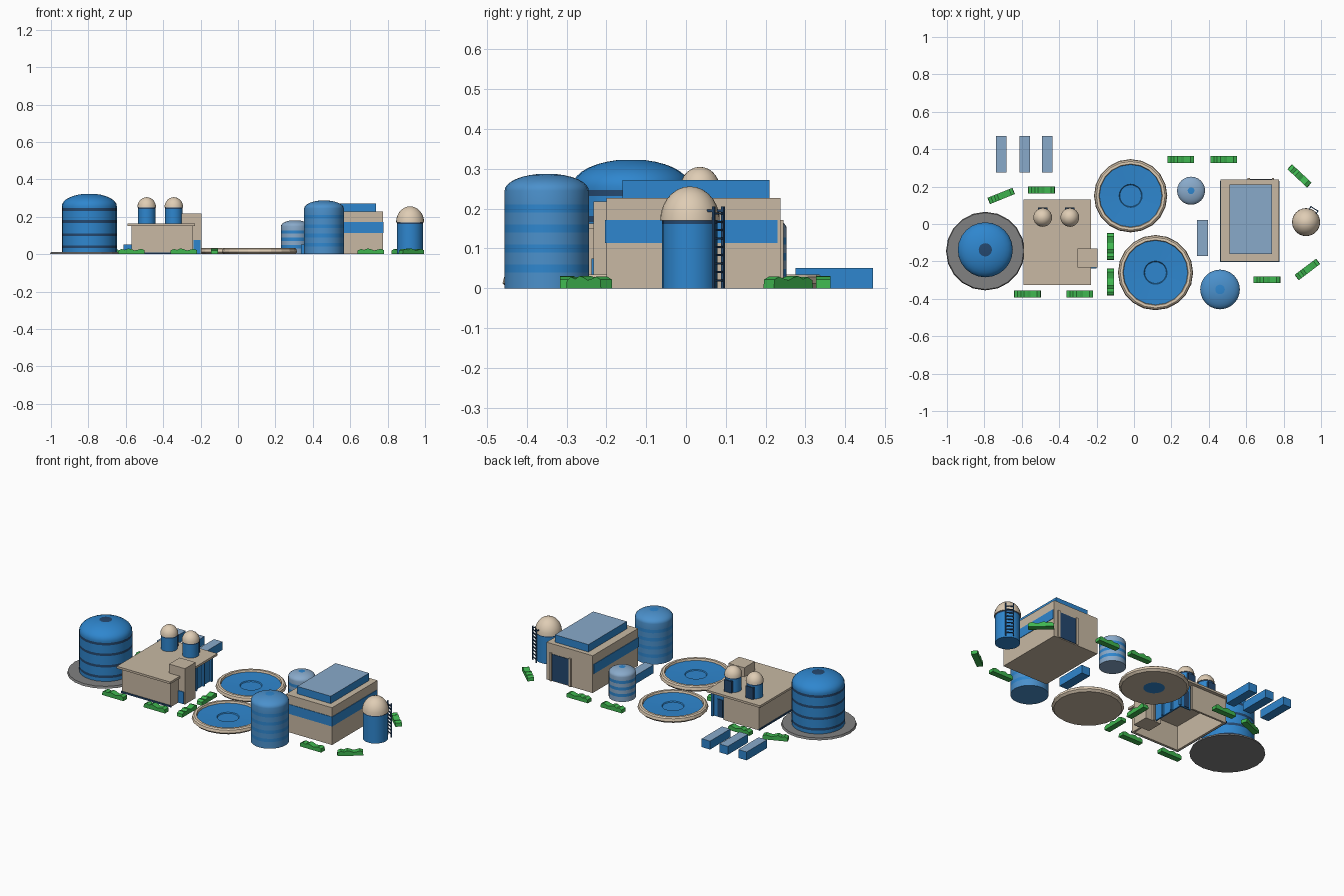
import bpy, bmesh, math
from mathutils import Matrix, Vector

cube = bpy.data.objects.get("Cube")
if cube:
    bpy.data.objects.remove(cube, do_unlink=True)


def material(name, color):
    m = bpy.data.materials.new(name)
    m.use_nodes = True
    m.diffuse_color = (*color, 1)
    m.node_tree.nodes["Principled BSDF"].inputs["Base Color"].default_value = (*color, 1)
    return m


BLUE = material("bright blue", (0.028, 0.24, 0.62))
MID = material("medium blue", (0.07, 0.28, 0.6))
PALE = material("pale blue", (0.25, 0.4, 0.59))
DARK = material("dark blue", (0.018, 0.065, 0.16))
BEIGE = material("beige", (0.58, 0.485, 0.37))
CREAM = material("cream", (0.74, 0.61, 0.46))
GREY = material("grey", (0.22, 0.22, 0.22))
GREEN = material("hedge green", (0.05, 0.47, 0.08))


def finish(name, bm, mats, loc=(0, 0, 0), turn=0, smooth=False):
    bmesh.ops.recalc_face_normals(bm, faces=bm.faces)
    me = bpy.data.meshes.new(name)
    bm.to_mesh(me)
    bm.free()
    for m in mats:
        me.materials.append(m)
    ob = bpy.data.objects.new(name, me)
    bpy.context.collection.objects.link(ob)
    ob.location = loc
    ob.rotation_euler.z = math.radians(turn)
    if smooth:
        bpy.ops.object.select_all(action="DESELECT")
        ob.select_set(True)
        bpy.context.view_layer.objects.active = ob
        bpy.ops.object.shade_smooth_by_angle(angle=math.radians(35))
    return ob


def box(name, x, y, z, mat, top=None):
    """Box from (min, max) ranges, with an optional colour on its top."""
    bm = bmesh.new()
    size = [b - a for a, b in (x, y, z)]
    mid = [(a + b) / 2 for a, b in (x, y, z)]
    bmesh.ops.create_cube(bm, size=1, matrix=Matrix.Diagonal((*size, 1)))
    bm.normal_update()
    if top:
        for f in bm.faces:
            f.material_index = int(f.normal.z > 0.9)
    return finish(name, bm, [mat, top] if top else [mat], mid)


def lathe(name, profile, mats, loc, sides=24, smooth=True):
    """Turned solid; each profile point is radius, height, colour of the ring above it."""
    bm = bmesh.new()
    rings = []
    for r, z, _ in profile:
        if r == 0:
            rings.append([bm.verts.new((0, 0, z))] * sides)
        else:
            angles = [math.tau * i / sides for i in range(sides)]
            rings.append([bm.verts.new((r * math.cos(a), r * math.sin(a), z)) for a in angles])
    for (low, high), point in zip(zip(rings, rings[1:]), profile):
        for i in range(sides):
            j = (i + 1) % sides
            corners = list(dict.fromkeys((low[i], low[j], high[j], high[i])))
            bm.faces.new(corners).material_index = mats.index(point[2])
    return finish(name, bm, mats, loc, smooth=smooth)


def dome(r, z, h, mat, steps=7, end=0.0):
    """Quarter ellipse ending at radius end."""
    last = math.acos(end / r)
    return [(r * math.cos(last * i / steps), z + h * math.sin(last * i / steps), mat)
            for i in range(steps + 1)]


def banded_tank(name, loc, r, shoulder, top, bands, width, base, stripe, cap):
    profile = [(0, 0, base), (r, 0, base)]
    for z in bands:
        profile += [(r, z, stripe), (r, z + width, base)]
    profile += dome(r, shoulder, top - shoulder, base, end=r * 0.24)
    profile[-1] = (*profile[-1][:2], cap)
    profile.append((0, profile[-1][1], cap))
    lathe(name, profile, list(dict.fromkeys((base, stripe, cap))), loc)


def domed_tank(name, loc, r, wall, height):
    """Blue drum with a dark collar under an overhanging cream dome."""
    inner = r * 0.93
    profile = [(0, 0, BLUE), (inner, 0, BLUE), (inner, wall - 0.008, DARK), (inner, wall, CREAM)]
    cap = dome(r, wall, height - wall, CREAM)
    cap[-1] = (0, height, CREAM)
    lathe(name, profile + cap, [BLUE, DARK, CREAM], loc)


# Storage tanks
lathe("large_tank_pad", [(0, 0, GREY), (0.21, 0, GREY), (0.205, 0.012, GREY), (0, 0.012, GREY)],
      [GREY], (-0.795, -0.145, 0), sides=20, smooth=False)
banded_tank("large_tank", (-0.795, -0.138, 0.002), 0.147, 0.255, 0.322,
            [0.03, 0.095, 0.165, 0.23], 0.015, BLUE, DARK, DARK)
banded_tank("tall_tank", (0.46, -0.35, 0), 0.106, 0.245, 0.288,
            [0.04, 0.09, 0.14, 0.19], 0.02, MID, BLUE, BLUE)
banded_tank("small_tank", (0.305, 0.178, 0), 0.075, 0.15, 0.182,
            [0.03, 0.07, 0.11], 0.018, PALE, BLUE, BLUE)

# Domed tank with its ladder
domed_tank("domed_tank", (0.92, 0.01, 0), 0.075, 0.17, 0.256)
bm = bmesh.new()


def bar(at, size):
    bmesh.ops.create_cube(bm, size=1, matrix=Matrix.Translation(at) @ Matrix.Diagonal((*size, 1)))


for side in (-1, 1):
    bar((0, side * 0.022, 0.103), (0.007, 0.006, 0.206))
    bar((-0.008, side * 0.022, 0.195), (0.02, 0.005, 0.006))
for i in range(9):
    bar((0, 0, 0.02 + i * 0.021), (0.005, 0.044, 0.005))
ladder_turn = math.radians(58)
finish("ladder", bm, [DARK], (0.92 + 0.084 * math.cos(ladder_turn),
                              0.01 + 0.084 * math.sin(ladder_turn), 0), 58)

# Round settling pools
for name, x, y, r, hub in (("rear_pool", -0.018, 0.151, 0.196, BLUE),
                           ("front_pool", 0.115, -0.26, 0.201, BEIGE)):
    lathe(name, [(0, 0, hub), (0.06, 0, BEIGE), (r - 0.012, 0, BEIGE), (r, 0.012, CREAM),
                 (r - 0.004, 0.028, CREAM), (r - 0.012, 0.034, CREAM), (r - 0.026, 0.034, CREAM),
                 (r - 0.029, 0.022, BLUE), (0.062, 0.018, BLUE), (0.058, 0.013, BLUE),
                 (0, 0.013, BLUE)], [BEIGE, CREAM, BLUE], (x, y, 0), sides=20, smooth=False)

# Pump house: open underneath, with a blue corner entrance
WX, WY = (-0.57, -0.24), (-0.305, 0.11)
T = 0.012
box("pump_house_front_wall", WX, (WY[0], WY[0] + T), (0, 0.15), BEIGE)
box("pump_house_right_wall", (WX[0], WX[0] + T), WY, (0, 0.15), BEIGE)
box("pump_house_back_wall", (WX[0], -0.33), (WY[1] - T, WY[1]), (0, 0.15), BEIGE)
box("pump_house_left_wall", (WX[1] - T, WX[1]), (WY[0], -0.12), (0, 0.15), BEIGE)
box("entrance_back_panel", (-0.33, -0.26), (0.085, 0.094), (0, 0.15), BLUE)
box("entrance_side_panel", (-0.264, -0.255), (-0.12, 0.094), (0, 0.15), BLUE)
box("entrance_door", (-0.315, -0.28), (0.094, 0.098), (0.005, 0.11), DARK)
for i, y in enumerate((-0.05, 0.025, 0.1)):
    box(f"entrance_column_{i + 1}", (-0.255, -0.243), (y - 0.006, y + 0.006), (0, 0.15), BLUE)
box("pump_house_roof", (-0.59, -0.23), (-0.325, 0.13), (0.15, 0.163), BEIGE)
box("pump_house_front_base", (-0.574, -0.236), (-0.309, -0.305), (0, 0.01), DARK)
box("pump_house_right_base", (-0.574, -0.57), (-0.309, 0.114), (0, 0.01), DARK)
box("stair_tower", (-0.302, -0.195), (-0.232, -0.13), (0, 0.218), BEIGE)
box("stair_tower_door", (-0.239, -0.2), (-0.237, -0.232), (0.002, 0.075), BLUE)
for side, x in (("right", -0.488), ("left", -0.343)):
    domed_tank(f"{side}_roof_tank", (x, 0.035, 0.162), 0.05, 0.088, 0.143)
    box(f"{side}_roof_tank_pipe", (x - 0.025, x + 0.025), (0.075, 0.088), (0.163, 0.235), DARK)

# Main hall: stripe around three sides, tall door at the back
HX, HY, P = (0.463, 0.774), (-0.2, 0.237), 0.003
box("main_hall", HX, HY, (0, 0.227), BEIGE)
box("hall_stripe_front", (HX[0] - P, HX[1] + P), (HY[0] - P, HY[0]), (0.114, 0.172), BLUE)
box("hall_stripe_left", (HX[1], HX[1] + P), (HY[0], HY[1] - 0.007), (0.114, 0.172), BLUE)
box("hall_stripe_right", (HX[0] - P, HX[0]), (HY[0], HY[1] - 0.007), (0.114, 0.172), BLUE)
box("hall_door", (0.618, 0.738), (HY[1], HY[1] + P), (0.005, 0.165), DARK)
for i, x in enumerate((0.613, 0.743)):
    box(f"hall_door_post_{i + 1}", (x - 0.006, x + 0.006), (HY[1], HY[1] + 0.008), (0, 0.172), BEIGE)
box("hall_roof_unit", (0.511, 0.737), (-0.16, 0.21), (0.227, 0.272), BLUE, PALE)

# Low basins
for i, x in enumerate((-0.71, -0.583, -0.463)):
    box(f"basin_{i + 1}", (x - 0.028, x + 0.028), (0.275, 0.47), (0, 0.051), BLUE, PALE)
box("basin_4", (0.337, 0.395), (-0.17, 0.022), (0, 0.051), BLUE, PALE)


# Hedges with lumpy tops
def hedge(name, x, y, turn):
    bm = bmesh.new()
    bumps = (0.022, 0.029, 0.024, 0.02, 0.027, 0.031, 0.023, 0.028, 0.02)
    outline = [(-0.072, 0), (0.072, 0)]
    outline += [(0.07 - 0.0175 * i, z) for i, z in enumerate(bumps)]
    face = bm.faces.new([bm.verts.new((px, -0.018, z)) for px, z in outline])
    new = bmesh.ops.extrude_face_region(bm, geom=[face])["geom"]
    bmesh.ops.translate(bm, vec=Vector((0, 0.036, 0)),
                        verts=[v for v in new if isinstance(v, bmesh.types.BMVert)])
    finish(name, bm, [GREEN], (x, y, 0), turn)


spots = [(-0.71, 0.15, 22), (-0.495, 0.182, 0), (0.25, 0.345, 0), (0.48, 0.345, 0),
         (0.885, 0.257, -43), (0.927, -0.243, 37), (0.71, -0.298, 0), (-0.126, -0.12, 90),
         (-0.126, -0.31, 90), (-0.57, -0.374, 0), (-0.29, -0.374, 0)]
for i, (x, y, turn) in enumerate(spots):
    hedge(f"hedge_{i + 1}", x, y, turn)
